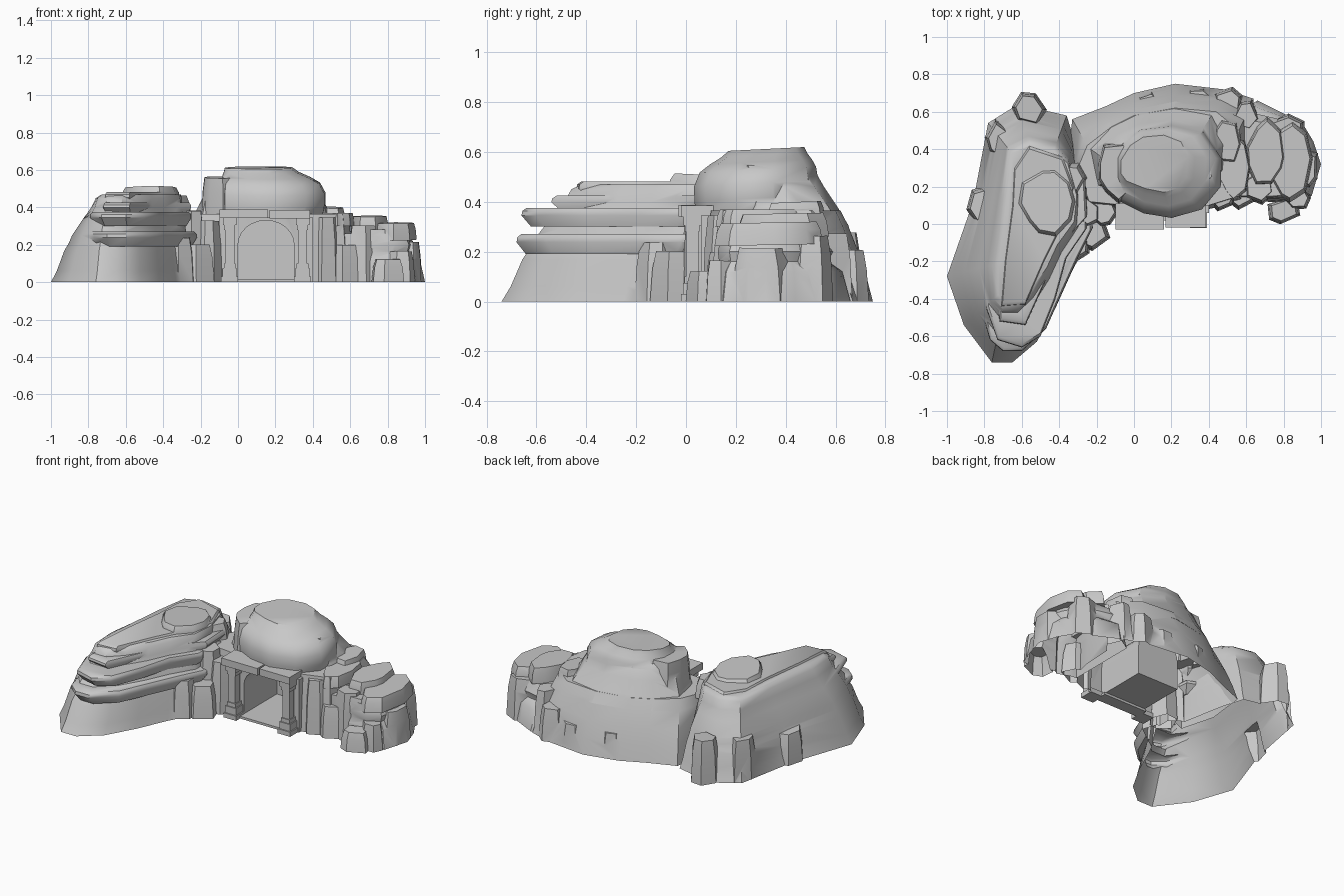
import bpy, bmesh, math, random
from mathutils import Vector

random.seed(4)
if "Cube" in bpy.data.objects:
    bpy.data.objects.remove(bpy.data.objects["Cube"])

stone = bpy.data.materials.new("grey_stone")
stone.use_nodes = True
stone.diffuse_color = (0.58, 0.58, 0.58, 1)
stone.node_tree.nodes["Principled BSDF"].inputs["Base Color"].default_value = stone.diffuse_color
parts = []  # solids waiting to be fused into one rock shell


def finish(name, bm):
    bmesh.ops.recalc_face_normals(bm, faces=bm.faces)
    mesh = bpy.data.meshes.new(name)
    bm.to_mesh(mesh)
    bm.free()
    mesh.materials.append(stone)
    obj = bpy.data.objects.new(name, mesh)
    bpy.context.collection.objects.link(obj)
    return obj


# Boolean that uses up the second object
def combine(obj, other, operation):
    mod = obj.modifiers.new("combine", 'BOOLEAN')
    mod.operation = operation
    mod.object = other
    bpy.context.view_layer.objects.active = obj
    bpy.ops.object.modifier_apply(modifier=mod.name)
    bpy.data.objects.remove(other)


# Fuse the waiting solids and leave the underside open
def fuse(name, cutter=None):
    base = parts[0]
    for part in parts[1:]:
        combine(base, part, 'UNION')
    parts.clear()
    if cutter:
        combine(base, cutter, 'DIFFERENCE')
    base.name = name
    bm = bmesh.new()
    bm.from_mesh(base.data)
    low = [f for f in bm.faces if max(v.co.z for v in f.verts) < 0.001]
    bmesh.ops.delete(bm, geom=low, context='FACES')
    bm.to_mesh(base.data)
    bm.free()
    bpy.ops.object.select_all(action='DESELECT')
    base.select_set(True)
    bpy.context.view_layer.objects.active = base
    bpy.ops.object.shade_smooth_by_angle(angle=math.radians(38))


def shrink(outline, k):
    c = sum((Vector(p) for p in outline), Vector((0, 0))) / len(outline)
    return [c + (Vector(p) - c) * k for p in outline]


# Rings blended between a foot outline and a crown outline; each level is (z, blend)
def loft(name, foot, crown, levels, tilt=0):
    bm = bmesh.new()
    rings = []
    for z, t in levels:
        ring = []
        for a, b in zip(foot, crown):
            p = Vector(a) + (Vector(b) - Vector(a)) * t
            lift = tilt * p.y if z > 0 else 0
            ring.append(bm.verts.new((p.x, p.y, z + lift)))
        rings.append(ring)
    n = len(foot)
    for lo, hi in zip(rings, rings[1:]):
        for i in range(n):
            j = (i + 1) % n
            bm.faces.new((lo[i], lo[j], hi[j], hi[i]))
    bm.faces.new(rings[0])
    bm.faces.new(rings[-1])
    parts.append(finish(name, bm))


# Flat stratum with an undercut and a worn upper edge
def ledge(name, outline, z0, z1):
    loft(name, outline, shrink(outline, 0.85),
         [(z0, 0.6), (z0 + (z1 - z0) * 0.6, 0), (z1 - 0.012, 0.05), (z1, 0.3)])


# Irregular angular rock
def rock(name, x, y, rx, ry, z0, z1, sides=7, taper=0.72, turn=0):
    foot = []
    for i in range(sides):
        a = math.tau * (i + random.uniform(-0.25, 0.25)) / sides + turn
        r = random.uniform(0.85, 1.1)
        foot.append((x + math.cos(a) * rx * r, y + math.sin(a) * ry * r))
    mid = z0 + (z1 - z0) * 0.65
    loft(name, foot, shrink(foot, taper), [(z0, 0), (mid, 0.4), (z1, 1)], random.uniform(-0.06, 0.06))


# Rocks standing on the ground: x, y, radii, height
def boulders(prefix, rows):
    for i, (x, y, rx, ry, h) in enumerate(rows):
        rock(f"{prefix}_{i + 1}", x, y, rx, ry, 0, h, 6, .75, random.random())


def box(name, x0, x1, y0, y1, z0, z1):
    bm = bmesh.new()
    bmesh.ops.create_cube(bm, size=1)
    for v in bm.verts:
        v.co = ((x0 + x1) / 2 + v.co.x * (x1 - x0), (y0 + y1) / 2 + v.co.y * (y1 - y0),
                (z0 + z1) / 2 + v.co.z * (z1 - z0))
    return finish(name, bm)


# Central hill with a steep front and sloping back
loft("hill_body",
     [(-.3, .08), (-.05, .08), (.4, .08), (.58, .12), (.62, .3), (.64, .67),
      (.48, .72), (.22, .75), (0, .7), (-.15, .63), (-.33, .56), (-.36, .3)],
     [(-.24, .12), (-.05, .1), (.4, .1), (.56, .15), (.59, .3), (.56, .5),
      (.44, .6), (.22, .62), (0, .58), (-.12, .52), (-.25, .42), (-.3, .3)],
     [(0, 0), (.1, .2), (.2, .45), (.3, .75), (.365, 1)])
parts.append(box("doorway_wall", -.1, .4, .06, .2, 0, .345))

# Slope that carries the hill up to the dome from behind
loft("rear_slope",
     [(-.2, .2), (.1, .16), (.4, .18), (.49, .3), (.52, .46), (.44, .62),
      (.22, .655), (0, .61), (-.14, .54), (-.26, .42)],
     [(-.16, .22), (.1, .16), (.3, .18), (.43, .26), (.42, .38), (.35, .48),
      (.2, .52), (.04, .51), (-.07, .46), (-.16, .35)],
     [(.3, 0), (.38, .35), (.46, .75), (.52, 1), (.545, 1.25)])

# Dome above the doorway
loft("dome",
     [(-.07, .12), (.05, .06), (.2, .035), (.36, .08), (.46, .2), (.465, .35),
      (.37, .49), (.2, .53), (.03, .51), (-.06, .45), (-.1, .36), (-.1, .23)],
     [(-.04, .23), (.06, .19), (.16, .17), (.23, .19), (.28, .25), (.29, .36),
      (.25, .44), (.16, .475), (.05, .465), (-.02, .42), (-.07, .34), (-.07, .27)],
     [(.34, .05), (.4, -.01), (.46, -.02), (.515, .15), (.545, .45), (.572, .8), (.596, 1)], tilt=.05)
rock("dome_shoulder", -.09, .29, .12, .17, .34, .55, 9, .85)
rock("dome_side_step", .5, .44, .08, .12, .3, .38, taper=.85)
rock("terrace_step", .53, .3, .1, .18, .3, .37, 9, .9)

boulders("rear_rock", ((.08, .64, .08, .08, .19), (.34, .66, .09, .08, .19),
                       (.5, .64, .09, .09, .22), (.6, .58, .09, .1, .26)))
boulders("door_rock", ((-.17, .07, .09, .09, .33), (.47, .15, .09, .08, .34),
                       (.57, .16, .1, .08, .2)))

# Arched cave cut through wall and hill
bm = bmesh.new()
section = [(0, .015), (.3, .015)]
section += [(.15 + .15 * math.cos(a), .2 + .13 * math.sin(a))
            for a in (math.pi * i / 12 for i in range(13))]
face = bm.faces.new([bm.verts.new((x, -.1, z)) for x, z in section])
pushed = bmesh.ops.extrude_face_region(bm, geom=[face])
for v in pushed["geom"]:
    if isinstance(v, bmesh.types.BMVert):
        v.co.y = .4
fuse("central_hill", finish("cave_cutter", bm))

# Low hill at the side, capped with slabs
loft("side_body",
     [(.56, .14), (.7, .12), (.85, .11), (.95, .15), (1, .32),
      (.96, .44), (.9, .54), (.78, .6), (.66, .66), (.56, .6)],
     [(.57, .15), (.7, .15), (.83, .14), (.89, .19), (.91, .32),
      (.88, .42), (.83, .49), (.75, .54), (.62, .55), (.57, .5)],
     [(0, 0), (.12, .3), (.16, .75), (.2, .6), (.26, 1)])
for name, x, y, rx, ry, z0, z1 in (
        ("outer_cap", .83, .34, .12, .21, .22, .31),
        ("middle_cap", .7, .38, .12, .18, .25, .345),
        ("front_cap", .76, .24, .15, .12, .19, .29)):
    rock(name, x, y, rx, ry, z0, z1, 9, .88)
boulders("side_rock", ((.82, .5, .1, .1, .24), (.91, .3, .08, .14, .22), (.8, .07, .1, .08, .12),
                       (.87, .14, .08, .07, .17), (.67, .2, .09, .1, .31)))
fuse("side_hill")

# Long wing reaching forward, smooth on its outer and rear flanks
loft("wing_body",
     [(-.76, -.74), (-.65, -.74), (-.52, -.63), (-.42, -.45), (-.33, -.25), (-.24, -.08), (-.26, .15),
      (-.32, .45), (-.36, .58), (-.62, .64), (-.78, .54), (-.86, .12), (-1, -.28), (-.91, -.54)],
     [(-.7, -.46), (-.62, -.46), (-.54, -.38), (-.46, -.26), (-.4, -.13), (-.31, 0), (-.3, .15),
      (-.35, .34), (-.42, .42), (-.56, .45), (-.67, .4), (-.71, .15), (-.76, -.22), (-.75, -.4)],
     [(0, 0), (.06, .13), (.17, .3), (.21, .4), (.25, .47), (.34, .72), (.4, .9), (.45, 1), (.47, 1.15)])
ledge("lower_ledge",
      [(-.77, -.62), (-.7, -.68), (-.6, -.68), (-.47, -.56), (-.39, -.38), (-.3, -.18),
       (-.22, -.02), (-.24, .2), (-.5, .3), (-.7, .1), (-.8, -.2), (-.82, -.45)], .19, .27)
ledge("middle_ledge",
      [(-.73, -.62), (-.6, -.66), (-.5, -.6), (-.42, -.4), (-.36, -.18), (-.25, -.02),
       (-.25, .2), (-.5, .3), (-.68, .1), (-.76, -.2), (-.79, -.45)], .3, .375)
ledge("upper_ledge",
      [(-.72, -.52), (-.58, -.54), (-.48, -.32), (-.38, -.1), (-.25, .04),
       (-.26, .24), (-.5, .4), (-.66, .2), (-.73, -.2)], .36, .425)
ledge("wing_crown",
      [(-.71, -.44), (-.58, -.43), (-.48, -.2), (-.38, 0), (-.32, .2), (-.38, .36),
       (-.56, .42), (-.64, .3), (-.65, .1), (-.69, -.2)], .41, .482)
rock("crown_knob", -.47, .13, .15, .2, .44, .512, 10, .85)
rock("crown_step", -.34, .24, .09, .1, .34, .46)
boulders("wing_rock", ((-.56, .61, .1, .1, .24), (-.71, .44, .09, .12, .24), (-.8, .1, .09, .12, .2),
                       (-.32, -.1, .1, .1, .24), (-.23, -.05, .1, .1, .2), (-.25, .07, .09, .1, .38)))
fuse("wing")

# Stepped pillars and the cracked lintel
for side, x in (("right", -.045), ("left", .345)):
    for part, half, z0, z1 in (("plinth", .046, 0, .03), ("base", .038, .03, .075),
                               ("collar", .031, .075, .1), ("shaft", .025, .1, .28),
                               ("neck", .03, .28, .305), ("capital", .036, .305, .345)):
        box(side + "_pillar_" + part, x - half, x + half, .025 - half, .025 + half, z0, z1)
box("lintel_right", -.1, .16, -.03, .11, .342, .388)
box("lintel_left", .168, .385, -.02, .11, .34, .385)
box("doorstep", -.01, .31, .02, .1, 0, .015)
